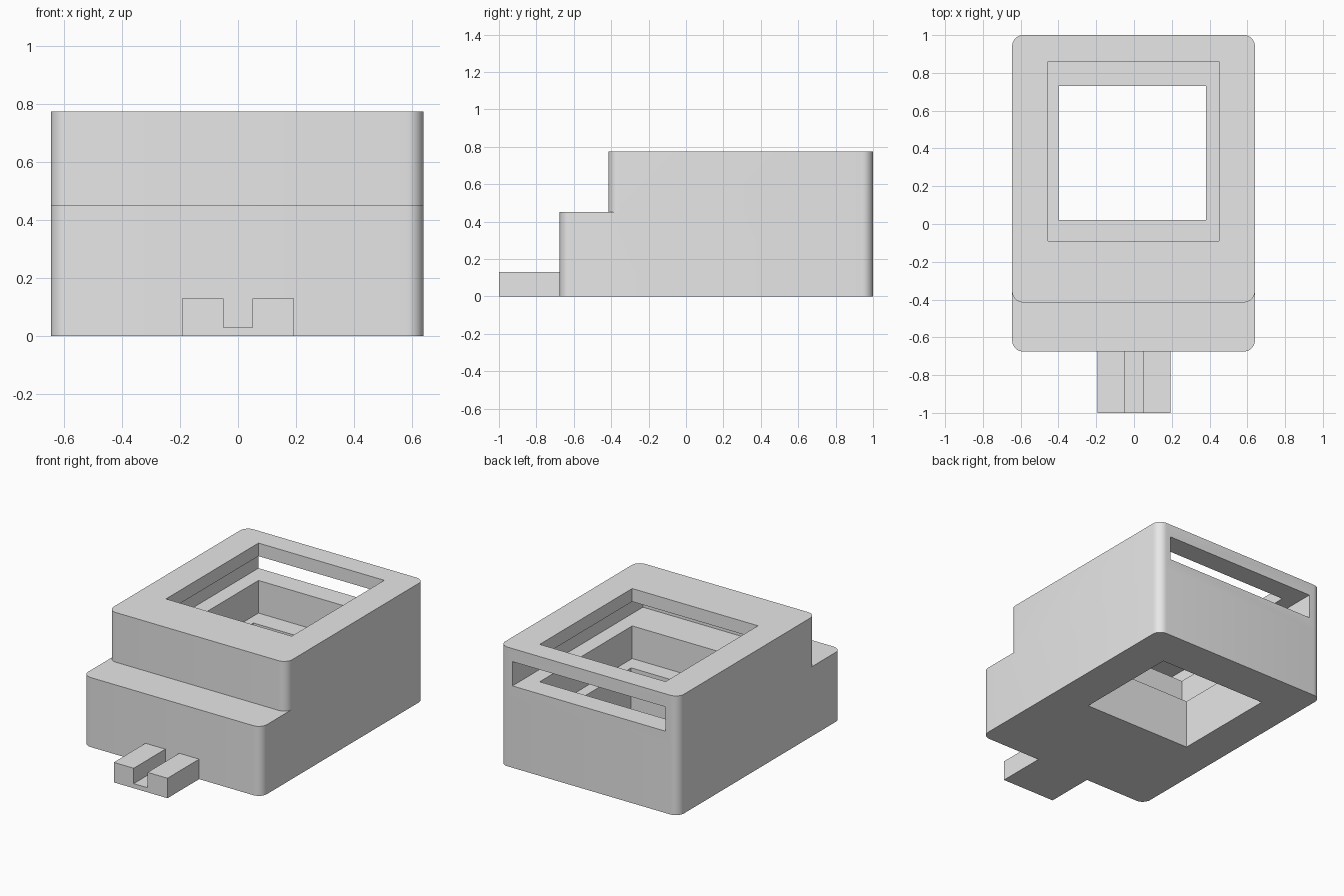
import bpy
import bmesh
import math

cube = bpy.data.objects.get("Cube")
if cube:
    bpy.data.objects.remove(cube, do_unlink=True)

grey = bpy.data.materials.new("light grey")
grey.use_nodes = True
colour = (0.8, 0.8, 0.8, 1)
grey.diffuse_color = colour
grey.node_tree.nodes["Principled BSDF"].inputs["Base Color"].default_value = colour


def prism(name, outline, direction):
    """Extrude a closed outline along a direction."""
    bm = bmesh.new()
    face = bm.faces.new([bm.verts.new(p) for p in outline])
    side = bmesh.ops.extrude_face_region(bm, geom=[face])["geom"]
    bmesh.ops.translate(bm, vec=direction,
                        verts=[v for v in side if isinstance(v, bmesh.types.BMVert)])
    bmesh.ops.recalc_face_normals(bm, faces=bm.faces)
    mesh = bpy.data.meshes.new(name)
    bm.to_mesh(mesh)
    bm.free()
    mesh.materials.append(grey)
    obj = bpy.data.objects.new(name, mesh)
    bpy.context.collection.objects.link(obj)
    return obj


def block(name, x, y, z, radius=0, steps=8):
    """Upright block, with rounded vertical corners if a radius is given."""
    points = []
    corners = [(x[1], y[1], -1, -1), (x[0], y[1], 1, -1),
               (x[0], y[0], 1, 1), (x[1], y[0], -1, 1)]
    for i, (cx, cy, sx, sy) in enumerate(corners):
        for k in range(steps + 1 if radius else 1):
            a = math.pi / 2 * (i + k / steps)
            points.append((cx + radius * (sx + math.cos(a)),
                           cy + radius * (sy + math.sin(a)), z[0]))
    return prism(name, points, (0, 0, z[1] - z[0]))


def combine(target, tool, operation):
    """Apply a boolean and discard the tool."""
    tool.hide_render = True
    mod = target.modifiers.new(operation, 'BOOLEAN')
    mod.operation = operation
    mod.solver = 'EXACT'
    mod.object = tool
    bpy.context.view_layer.objects.active = target
    bpy.ops.object.modifier_apply(modifier=mod.name)
    bpy.data.objects.remove(tool, do_unlink=True)


# Stepped housing
WIDTH = (-0.645, 0.64)
housing = block("housing", WIDTH, (-0.675, 1), (0, 0.452), 0.058)
combine(housing, block("upper", WIDTH, (-0.415, 1), (0.452, 0.775), 0.058), 'UNION')

# Window with a lower ledge, and a wide slot open at the back
window_x, window_y = (-0.455, 0.45), (-0.09, 0.86)
cuts = [block("window", window_x, window_y, (0.32, 0.9)),
        block("through_hole", (-0.4, 0.38), (0.02, 0.73), (-0.1, 0.4)),
        block("slot", (-0.553, 0.548), (-0.34, 1.1), (0.532, 0.69))]
for cut in cuts:
    combine(housing, cut, 'DIFFERENCE')

# Grooved tongue at the front
half, groove, top, floor = 0.193, 0.05, 0.13, 0.03
profile = [(-half, 0), (half, 0), (half, top), (groove, top), (groove, floor),
           (-groove, floor), (-groove, top), (-half, top)]
tongue = prism("front_tongue", [(x, -1, z) for x, z in profile], (0, 0.325, 0))

# Soft corners, crisp edges
bpy.ops.object.select_all(action='DESELECT')
housing.select_set(True)
bpy.context.view_layer.objects.active = housing
bpy.ops.object.shade_smooth_by_angle(angle=math.radians(30))
